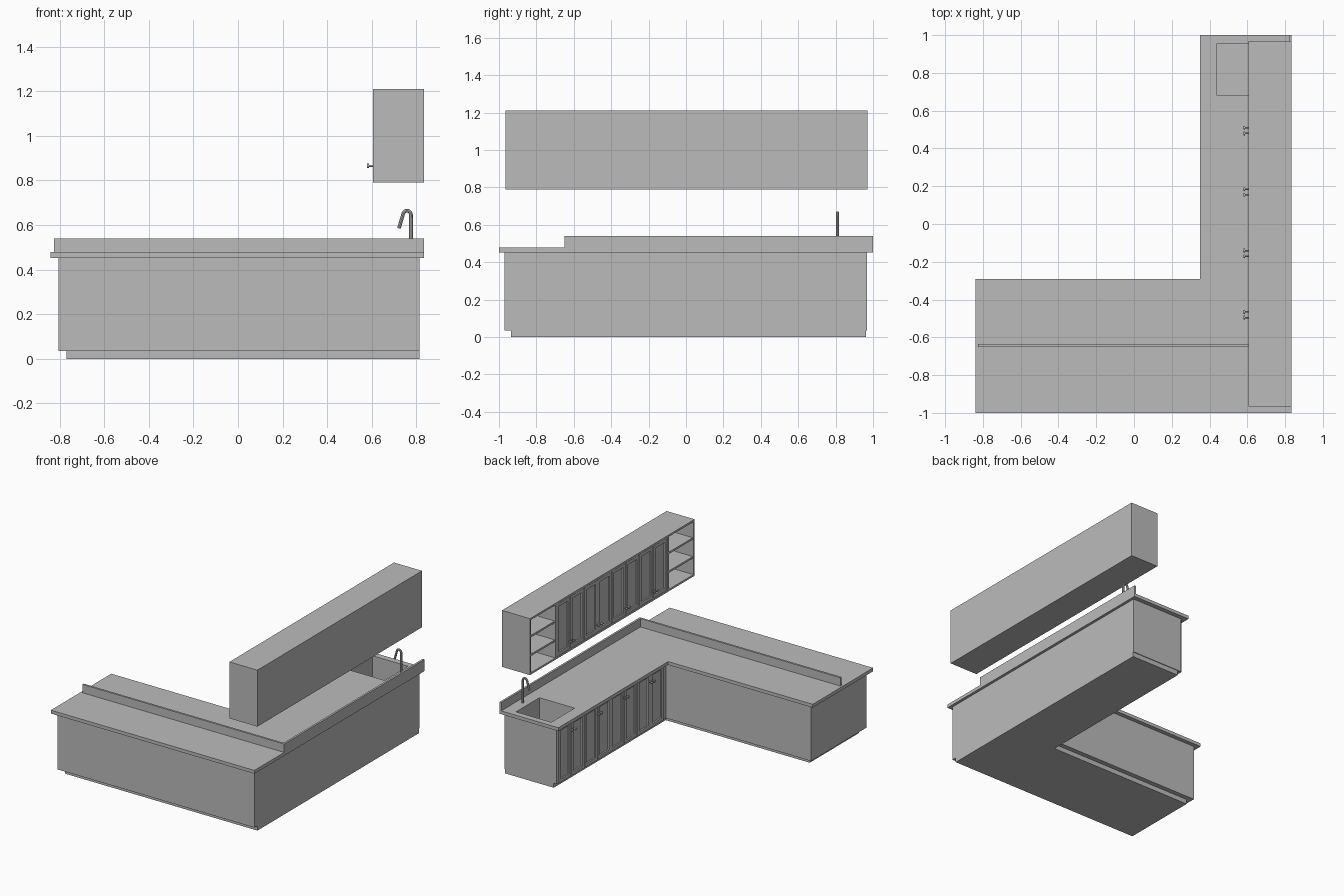
import bpy, bmesh, math
from mathutils import Vector, Matrix

cube = bpy.data.objects.get("Cube")
if cube:
    bpy.data.objects.remove(cube, do_unlink=True)

grey = bpy.data.materials.new("plain grey")
grey.use_nodes = True
grey.diffuse_color = (0.5, 0.5, 0.5, 1)
grey.node_tree.nodes["Principled BSDF"].inputs["Base Color"].default_value = (0.5, 0.5, 0.5, 1)


def finish(name, bm):
    bmesh.ops.recalc_face_normals(bm, faces=bm.faces)
    mesh = bpy.data.meshes.new(name)
    bm.to_mesh(mesh)
    bm.free()
    mesh.materials.append(grey)
    ob = bpy.data.objects.new(name, mesh)
    bpy.context.collection.objects.link(ob)
    return ob


def add_box(bm, x, y, z):
    lo, hi = Vector((x[0], y[0], z[0])), Vector((x[1], y[1], z[1]))
    m = Matrix.Translation((lo + hi) / 2) @ Matrix.Diagonal((*(hi - lo), 1))
    return bmesh.ops.create_cube(bm, size=1, matrix=m)["verts"]


def box(name, x, y, z):
    bm = bmesh.new()
    add_box(bm, x, y, z)
    return finish(name, bm)


def corner_slab(name, x, y, inner, z):
    """L-shaped slab whose two arms meet at the right front corner."""
    ix, iy = inner
    outline = [(x[0], y[0]), (x[1], y[0]), (x[1], y[1]), (ix, y[1]), (ix, iy), (x[0], iy)]
    bm = bmesh.new()
    face = bm.faces.new([bm.verts.new((px, py, z[0])) for px, py in outline])
    out = bmesh.ops.extrude_face_region(bm, geom=[face])
    moved = [v for v in out["geom"] if isinstance(v, bmesh.types.BMVert)]
    bmesh.ops.translate(bm, verts=moved, vec=(0, 0, z[1] - z[0]))
    return finish(name, bm)


def door(name, x, y, z):
    """Framed door with a recessed panel, facing -x."""
    bm = bmesh.new()
    add_box(bm, x, y, z)
    bm.faces.ensure_lookup_table()
    bm.normal_update()
    front = min(bm.faces, key=lambda f: f.calc_center_median().x)
    bmesh.ops.inset_region(bm, faces=[front], thickness=0.034)
    bmesh.ops.inset_region(bm, faces=[front], thickness=0.003, depth=-0.008)
    finish(name, bm)


def knob(name, x, y, z):
    bm = bmesh.new()
    turn = Matrix.Rotation(math.pi / 2, 4, 'Y')
    for cx, r, depth in ((x - 0.01, 0.004, 0.02), (x - 0.023, 0.01, 0.008)):
        bmesh.ops.create_cone(bm, cap_ends=True, segments=12, radius1=r, radius2=r,
                              depth=depth, matrix=Matrix.Translation((cx, y, z)) @ turn)
    finish(name, bm)


def door_pairs(prefix, x, y_top, pitch, z, knob_z):
    for i in range(4):
        mid = y_top - pitch * (i + 0.5)
        for side, s in (("left", 1), ("right", -1)):
            ys = sorted((mid + s * 0.002, mid + s * (pitch / 2 - 0.002)))
            door(f"{prefix}_{side}_door_{i + 1}", x, ys, z)
            knob(f"{prefix}_{side}_knob_{i + 1}", x[0], mid + s * 0.015, knob_z)


# Base cabinets, recessed kick and worktop
base = corner_slab("base_cabinet", (-0.805, 0.815), (-0.97, 0.967), (0.39, -0.32), (0.035, 0.453))
corner_slab("toe_kick", (-0.77, 0.815), (-0.935, 0.962), (0.415, -0.355), (0, 0.035))
worktop = corner_slab("worktop", (-0.84, 0.835), (-1, 1), (0.35, -0.29), (0.453, 0.478))

# Sink basin cut through the worktop into the cabinet
cutter = box("sink_cutter", (0.44, 0.73), (0.68, 0.955), (0.31, 0.6))
for ob in (base, worktop):
    mod = ob.modifiers.new("sink", 'BOOLEAN')
    mod.operation = 'DIFFERENCE'
    mod.solver = 'EXACT'
    mod.object = cutter
    bpy.context.view_layer.objects.active = ob
    bpy.ops.object.modifier_apply(modifier=mod.name)
bpy.data.objects.remove(cutter, do_unlink=True)

# Upstands behind the worktop
box("front_upstand", (-0.825, 0.835), (-0.65, -0.635), (0.478, 0.54))
box("side_upstand", (0.82, 0.835), (-0.635, 1), (0.478, 0.54))

# Lower doors
door_pairs("lower", (0.378, 0.39), 0.962, 0.31, (0.04, 0.448), 0.39)

# Wall cabinet carcass with open bays at both ends
X, Y, Z, T = (0.605, 0.835), (-0.965, 0.97), (0.79, 1.21), 0.014
bm = bmesh.new()
add_box(bm, X, Y, (Z[0], Z[0] + T))
add_box(bm, X, Y, (Z[1] - T, Z[1]))
inside = (Z[0] + T, Z[1] - T)
add_box(bm, (X[1] - T, X[1]), Y, inside)
for y in (Y[0], -0.648 - T, 0.658, Y[1] - T):
    add_box(bm, (X[0], X[1] - T), (y, y + T), inside)
finish("wall_cabinet", bm)
for side, ys in (("front", (Y[0] + T, -0.648 - T)), ("back", (0.658 + T, Y[1] - T))):
    for i in (1, 2):
        z = Z[0] + i * (Z[1] - Z[0]) / 3
        box(f"{side}_shelf_{i}", (X[0] + 0.005, X[1] - T), ys, (z - T / 2, z + T / 2))

# Upper doors
door_pairs("upper", (0.606, 0.62), 0.657, 0.325, (Z[0] + T + 0.002, Z[1] - T - 0.002), 0.865)

# Tap: bent round tube on a small collar
path = [(0.776, 0.478), (0.776, 0.645)]
path += [(0.758 + 0.018 * math.cos(a), 0.645 + 0.02 * math.sin(a))
         for a in (math.radians(d) for d in range(20, 161, 20))]
path += [(0.738, 0.64), (0.722, 0.585)]
curve = bpy.data.curves.new("tap", 'CURVE')
curve.dimensions = '3D'
curve.bevel_depth = 0.008
curve.bevel_resolution = 2
curve.use_fill_caps = True
spline = curve.splines.new('POLY')
spline.points.add(len(path) - 1)
for p, (x, z) in zip(spline.points, path):
    p.co = (x, 0.81, z, 1)
curve.materials.append(grey)
tap = bpy.data.objects.new("tap", curve)
bpy.context.collection.objects.link(tap)
bpy.context.view_layer.objects.active = tap
tap.select_set(True)
bpy.ops.object.convert(target='MESH')
bpy.ops.object.shade_smooth_by_angle()
